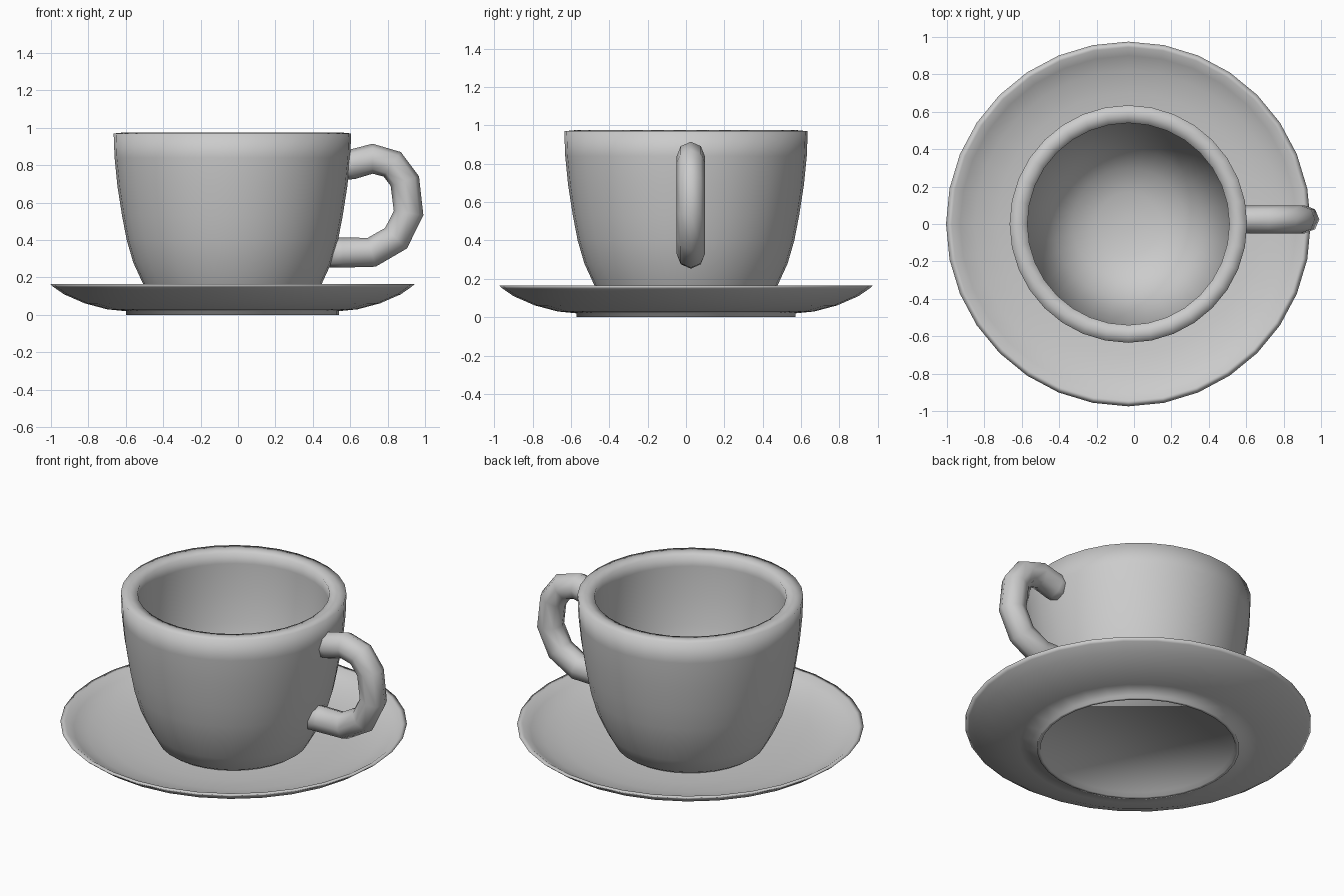
import bpy, bmesh
from math import sin, cos, pi
from mathutils import Vector

if "Cube" in bpy.data.objects:
    bpy.data.objects.remove(bpy.data.objects["Cube"])

CX = -0.03   # shared axis of cup and saucer
SIDES = 32


def finish(bm, name):
    bmesh.ops.recalc_face_normals(bm, faces=bm.faces)
    mesh = bpy.data.meshes.new(name)
    bm.to_mesh(mesh)
    bm.free()
    mesh.shade_smooth()
    obj = bpy.data.objects.new(name, mesh)
    bpy.context.collection.objects.link(obj)
    return obj


def loft(bm, rings, cap=True):
    """Bridge consecutive vertex rings and cap both ends."""
    for a, b in zip(rings, rings[1:]):
        n = len(a)
        for i in range(n):
            j = (i + 1) % n
            bm.faces.new((a[i], a[j], b[j], b[i]))
    bm.faces.new(rings[0])
    bm.faces.new(rings[-1])


def lathe(name, profile):
    """Closed solid of revolution from (radius, z) pairs."""
    bm = bmesh.new()
    rings = [[bm.verts.new((CX + r * cos(2 * pi * i / SIDES),
                            r * sin(2 * pi * i / SIDES), z))
              for i in range(SIDES)] for r, z in profile]
    loft(bm, rings)
    return finish(bm, name)


def tube(name, path, y, ry, rn, sides=8):
    """Tube along an (x, z) path lying in a plane of constant y."""
    bm = bmesh.new()
    pts = [Vector((x, 0, z)) for x, z in path]
    rings = []
    for k, p in enumerate(pts):
        t = (pts[min(k + 1, len(pts) - 1)] - pts[max(k - 1, 0)]).normalized()
        nrm = Vector((-t.z, 0, t.x))
        rings.append([bm.verts.new(p + nrm * rn * cos(2 * pi * i / sides)
                                   + Vector((0, y + ry * sin(2 * pi * i / sides), 0)))
                      for i in range(sides)])
    loft(bm, rings)
    return finish(bm, name)


# saucer: recessed foot, flared underside, thin rim, shallow dish
lathe("saucer", [
    (0.54, 0.025), (0.55, 0.0), (0.57, 0.0), (0.57, 0.02), (0.67, 0.03),
    (0.79, 0.062), (0.90, 0.11), (0.955, 0.148), (0.975, 0.165),
    (0.945, 0.165), (0.90, 0.135), (0.82, 0.10), (0.70, 0.075),
    (0.55, 0.058), (0.35, 0.05), (0.05, 0.05)])

# cup: outer wall, flat lip, rounded bowl inside
lathe("cup", [
    (0.05, 0.04), (0.38, 0.04), (0.425, 0.07), (0.475, 0.16), (0.53, 0.28),
    (0.565, 0.40), (0.59, 0.53), (0.615, 0.69), (0.63, 0.84), (0.635, 0.97),
    (0.585, 0.975), (0.54, 0.965), (0.54, 0.90), (0.525, 0.72),
    (0.50, 0.55), (0.46, 0.40), (0.40, 0.28), (0.30, 0.18),
    (0.17, 0.13), (0.04, 0.12)])

# handle: angular faceted loop on the +x side
tube("handle", [
    (0.54, 0.80), (0.61, 0.805), (0.72, 0.835), (0.825, 0.805),
    (0.892, 0.715), (0.912, 0.545), (0.845, 0.41), (0.715, 0.335),
    (0.56, 0.333), (0.48, 0.333)], y=0.025, ry=0.075, rn=0.08)
